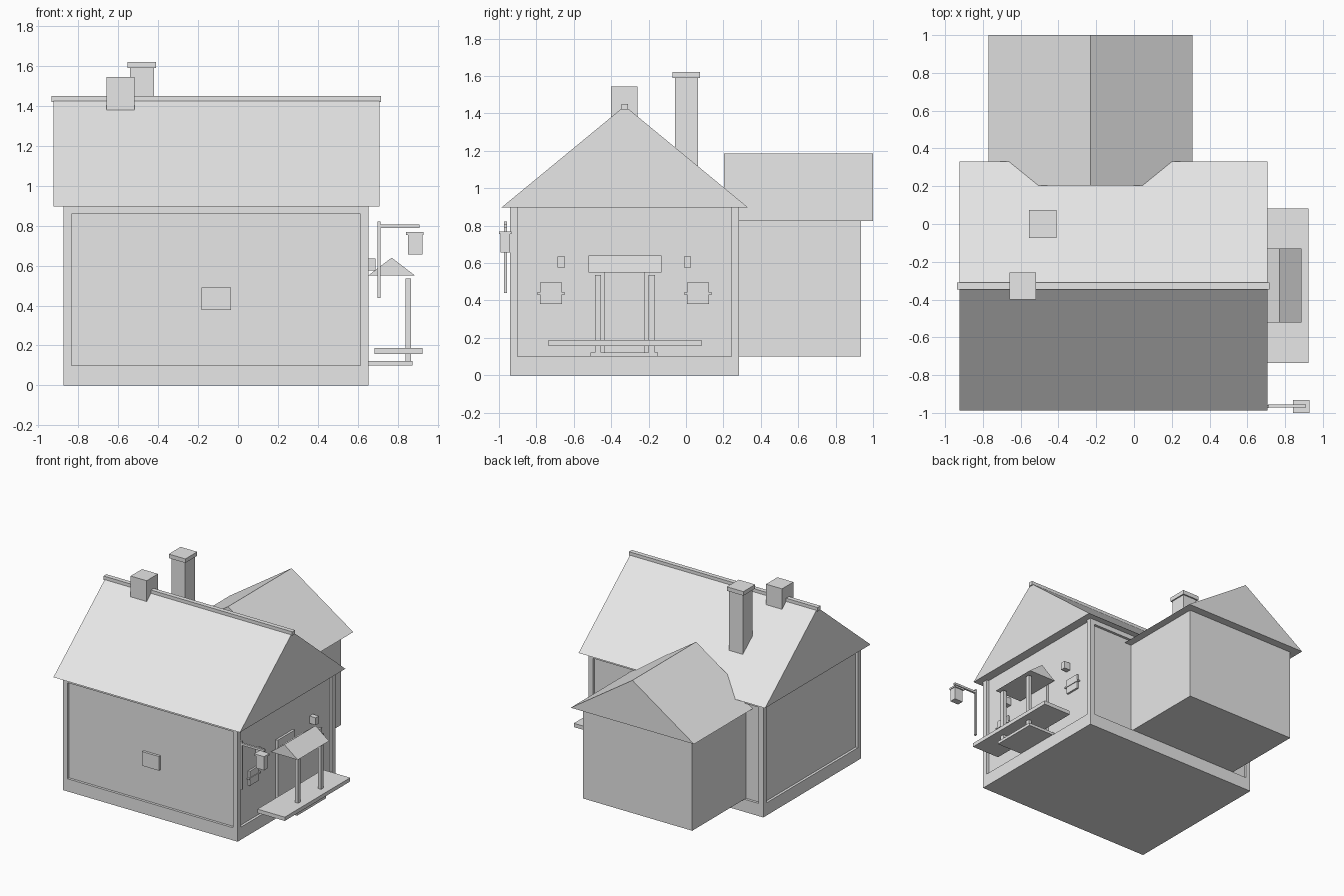
import bpy

if "Cube" in bpy.data.objects:
    bpy.data.objects.remove(bpy.data.objects["Cube"])

grey = bpy.data.materials.new("plain_grey")
grey.diffuse_color = (0.8, 0.8, 0.8, 1)
grey.use_nodes = True
grey.node_tree.nodes["Principled BSDF"].inputs["Base Color"].default_value = grey.diffuse_color


def make(name, verts, faces):
    mesh = bpy.data.meshes.new(name)
    mesh.from_pydata(verts, [], faces)
    mesh.materials.append(grey)
    obj = bpy.data.objects.new(name, mesh)
    bpy.context.collection.objects.link(obj)
    return obj


def box(name, x0, x1, y0, y1, z0, z1):
    verts = [(x, y, z) for z in (z0, z1)
             for x, y in ((x0, y0), (x1, y0), (x1, y1), (x0, y1))]
    return make(name, verts, [(3, 2, 1, 0), (4, 5, 6, 7), (0, 1, 5, 4),
                              (1, 2, 6, 5), (2, 3, 7, 6), (3, 0, 4, 7)])


def gable_roof(name, x0, x1, y0, y1, z0, z1, axis):
    """Solid triangular prism with its ridge along the given axis."""
    if axis == "x":
        ym = (y0 + y1) / 2
        verts = [(x, y, z) for x in (x0, x1)
                 for y, z in ((y0, z0), (y1, z0), (ym, z1))]
    else:
        xm = (x0 + x1) / 2
        verts = [(x, y, z) for y in (y0, y1)
                 for x, z in ((x1, z0), (x0, z0), (xm, z1))]
    return make(name, verts, [(0, 2, 1), (3, 4, 5), (0, 1, 4, 3),
                              (1, 2, 5, 4), (2, 0, 3, 5)])


# Main house: plinth, recessed walls, corner posts, top beams
X0, X1, Y0, Y1 = -0.875, 0.655, -0.94, 0.283
POST, RECESS, EAVE = 0.04, 0.02, 0.897
box("plinth", X0, X1, Y0, Y1, 0, 0.10)
box("walls", X0 + RECESS, X1 - RECESS, Y0 + RECESS, Y1 - RECESS, 0.10, EAVE)
for px in (X0, X1 - POST):
    for py in (Y0, Y1 - POST):
        box("corner_post", px, px + POST, py, py + POST, 0.10, EAVE)
for py in (Y0, Y1 - POST):
    box("top_beam", X0 + POST, X1 - POST, py, py + POST, 0.86, EAVE)

# Main roof and ridge cap
gable_roof("main_roof", -0.925, 0.708, -0.987, 0.332, EAVE, 1.44, "x")
box("ridge_cap", -0.936, 0.717, -0.346, -0.31, 1.42, 1.451)

# Rear wing
box("wing_walls", -0.71, 0.248, 0.25, 0.936, 0.10, 0.828)
gable_roof("wing_roof", -0.77, 0.309, 0.203, 1.0, 0.826, 1.187, "y")

# Chimneys
box("tall_chimney", -0.542, -0.42, -0.06, 0.064, 1.0, 1.59)
box("chimney_cap", -0.555, -0.41, -0.073, 0.075, 1.59, 1.622)
box("short_chimney", -0.66, -0.52, -0.40, -0.258, 1.28, 1.545)

# Front window
box("front_window", -0.182, -0.035, Y0, Y0 + RECESS + 0.01, 0.378, 0.49)

# Side windows with their cross bars, and wall lamps
for y0, y1 in ((-0.78, -0.663), (0.005, 0.123)):
    box("side_window", X1 - 0.03, X1 - 0.005, y0, y1, 0.38, 0.495)
    box("window_bar", X1 - 0.03, X1, y0 - 0.017, y1 + 0.017, 0.433, 0.443)
for y0 in (-0.686, -0.012):
    box("wall_lamp", X1 - 0.025, 0.689, y0, y0 + 0.04, 0.577, 0.635)

# Porch: door, step, deck, posts, little roof
box("door", X1 - 0.03, X1 - 0.002, -0.435, -0.22, 0.10, 0.61)
box("door_step", X1 - 0.02, 0.874, -0.51, -0.15, 0.10, 0.122)
box("porch_deck", 0.685, 0.924, -0.735, 0.083, 0.158, 0.188)
for y0 in (-0.487, -0.20):
    box("porch_post", 0.839, 0.867, y0, y0 + 0.033, 0.122, 0.535)
gable_roof("porch_roof", 0.652, 0.888, -0.521, -0.13, 0.55, 0.64, "y")

# Hanging lantern on its bracket
box("bracket_upright", 0.699, 0.715, -0.974, -0.957, 0.439, 0.822)
box("bracket_arm", 0.71, 0.91, -0.972, -0.956, 0.79, 0.807)
box("lantern_body", 0.851, 0.924, -0.993, -0.942, 0.657, 0.755)
box("lantern_cap", 0.841, 0.929, -1.0, -0.933, 0.755, 0.769)
